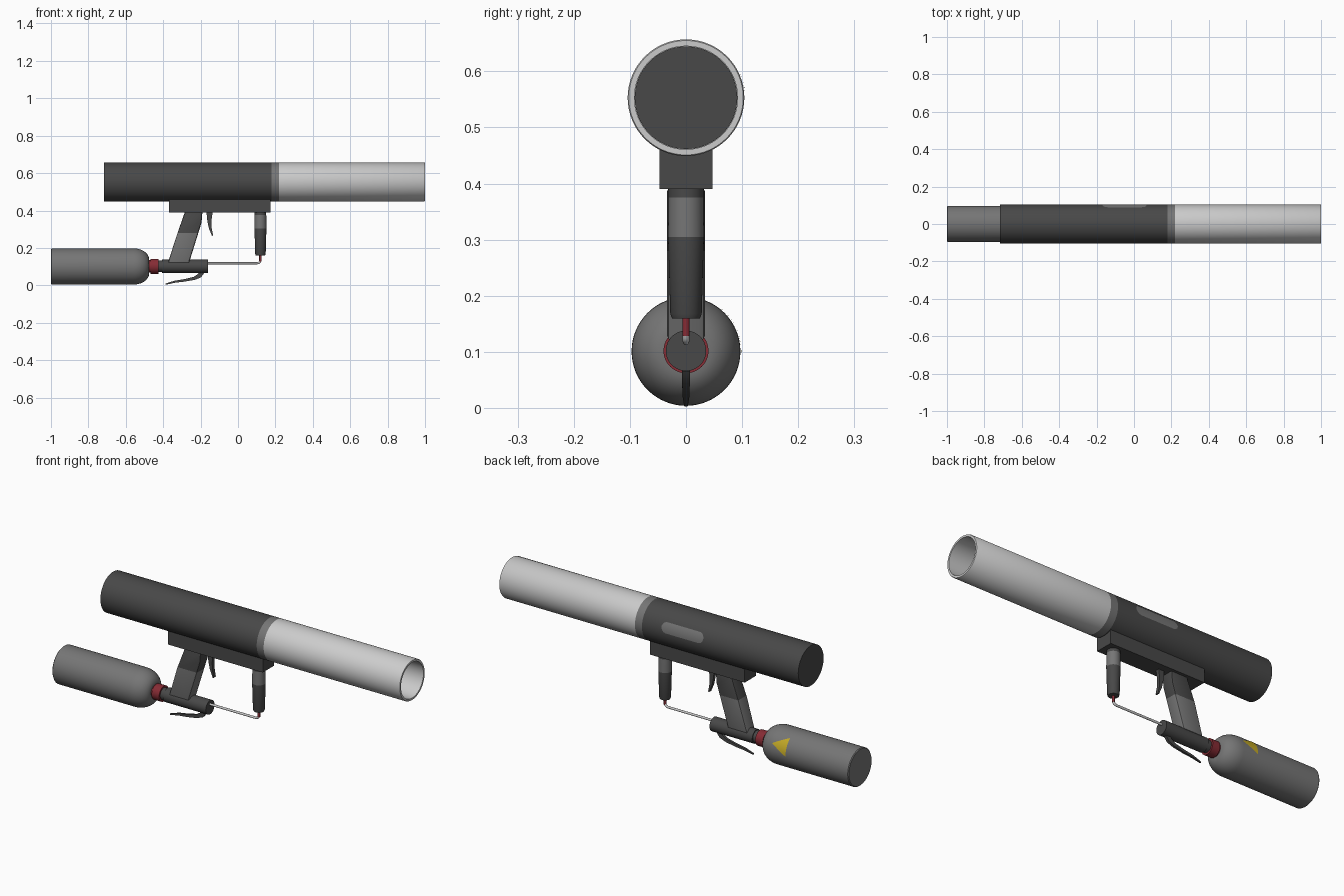
import bpy, bmesh, math
from mathutils import Vector

if "Cube" in bpy.data.objects:
    bpy.data.objects.remove(bpy.data.objects["Cube"])


def mat(name, r, g, b):
    m = bpy.data.materials.new(name)
    m.diffuse_color = (r, g, b, 1)
    m.use_nodes = True
    m.node_tree.nodes["Principled BSDF"].inputs["Base Color"].default_value = m.diffuse_color
    return m


DARK = mat("dark grey", 0.065, 0.065, 0.065)
MID = mat("mid grey", 0.18, 0.18, 0.18)
LIGHT = mat("light grey", 0.60, 0.60, 0.60)
RED = mat("red", 0.24, 0.025, 0.035)
YELLOW = mat("yellow", 0.55, 0.40, 0.02)


def finish(name, bm, mats, angle=35):
    bmesh.ops.recalc_face_normals(bm, faces=bm.faces)
    me = bpy.data.meshes.new(name)
    bm.to_mesh(me)
    bm.free()
    ob = bpy.data.objects.new(name, me)
    bpy.context.collection.objects.link(ob)
    for m in mats:
        me.materials.append(m)
    bpy.ops.object.select_all(action='DESELECT')
    ob.select_set(True)
    bpy.context.view_layer.objects.active = ob
    bpy.ops.object.shade_smooth_by_angle(angle=math.radians(angle))
    return ob


def lathe(name, prof, mats, origin, axis='X', seg_mats=None, n=64):
    """Revolve (distance, radius) points about an axis; both ends are capped."""
    bm = bmesh.new()
    rings = []
    for d, r in prof:
        ring = []
        for k in range(n):
            a = 2 * math.pi * k / n
            c, s = r * math.cos(a), r * math.sin(a)
            p = (d, c, s) if axis == 'X' else (c, s, d)
            ring.append(bm.verts.new(Vector(p) + Vector(origin)))
        rings.append(ring)
    for i in range(len(rings) - 1):
        for k in range(n):
            j = (k + 1) % n
            f = bm.faces.new((rings[i][k], rings[i][j], rings[i + 1][j], rings[i + 1][k]))
            f.material_index = seg_mats[i] if seg_mats else 0
    for i, ring in ((0, rings[0]), (-1, rings[-1])):
        f = bm.faces.new(ring)
        f.material_index = seg_mats[i] if seg_mats else 0
    return finish(name, bm, mats)


def slab(name, prof, widths, mats, bevel=0.0, split=None):
    """Extrude an xz outline to +-width in y; faces below split get material 1."""
    bm = bmesh.new()
    a = [bm.verts.new((x, -w, z)) for (x, z), w in zip(prof, widths)]
    b = [bm.verts.new((x, w, z)) for (x, z), w in zip(prof, widths)]
    bm.faces.new(a)
    bm.faces.new(b[::-1])
    for i in range(len(prof)):
        j = (i + 1) % len(prof)
        bm.faces.new((a[i], b[i], b[j], a[j]))
    if bevel:
        es = [e for e in bm.edges if abs(e.verts[0].co.y - e.verts[1].co.y) < 1e-6]
        bmesh.ops.bevel(bm, geom=es, offset=bevel, segments=2, profile=0.5, affect='EDGES')
    if split is not None:
        bmesh.ops.bisect_plane(bm, geom=bm.verts[:] + bm.edges[:] + bm.faces[:],
                               plane_co=(0, 0, split), plane_no=(0, 0, 1))
        for f in bm.faces:
            f.material_index = int(f.calc_center_median().z < split)
    return finish(name, bm, mats)


def strip(path, thick):
    """Outline of a tapered blade following an xz path."""
    up, down = [], []
    for i, p in enumerate(path):
        q0, q1 = Vector(path[max(i - 1, 0)]), Vector(path[min(i + 1, len(path) - 1)])
        t = (q1 - q0).normalized()
        off = Vector((-t.y, t.x)) * thick[i] / 2
        up.append(tuple(Vector(p) + off))
        down.append(tuple(Vector(p) - off))
    return up + down[::-1]


def decal(name, x0, x1, half, centre, radius, cz, m, nx=16, na=8):
    """Thin curved plate on a cylinder; half(t) is the half height as an angle."""
    bm = bmesh.new()
    rows = []
    for i in range(nx + 1):
        t = i / nx
        row = []
        for j in range(na + 1):
            a = centre + half(t) * (2 * j / na - 1)
            row.append(bm.verts.new((x0 + (x1 - x0) * t, radius * math.cos(a),
                                     cz + radius * math.sin(a))))
        rows.append(row)
    for r, s in zip(rows, rows[1:]):
        for j in range(na):
            bm.faces.new((r[j], r[j + 1], s[j + 1], s[j]))
    ob = finish(name, bm, [m])
    if ob.data.polygons[len(ob.data.polygons) // 2].normal.y < 0:
        ob.data.flip_normals()
    return ob


# Main tube: dark rear, grey band, light hollow barrel with a dark floor
TZ = 0.553
lathe("main_tube", [(-0.717, 0.104), (0.18, 0.104), (0.22, 0.104), (0.997, 0.104),
                    (1.0, 0.102), (1.0, 0.092), (0.22, 0.092)],
      [DARK, MID, LIGHT], (0, 0, TZ), seg_mats=[0, 1, 2, 2, 2, 2])
lathe("bore_floor", [(0.222, 0.0915), (0.228, 0.0915)], [DARK], (0, 0, TZ))

# Side plate on the back of the tube, with rounded ends
decal("side_plate", -0.17, 0.07,
      lambda t: math.radians(15) * max(0.15, min(1, math.sqrt(max(0, 1 - max(0, abs(t - .5) - .38) ** 2 / .0145)))),
      math.radians(17), 0.1055, TZ, MID, nx=40)

# Mounting rail under the tube
slab("mount_rail", [(-0.37, 0.39), (0.175, 0.39), (0.175, 0.475), (-0.37, 0.475)],
     [0.047] * 4, [DARK])

# Rear grip: dark top, grey handle
slab("rear_grip", [(-0.283, 0.395), (-0.19, 0.395), (-0.195, 0.335), (-0.262, 0.12),
                   (-0.375, 0.12), (-0.325, 0.275)],
     [0.034] * 6, [DARK, MID], bevel=0.01, split=0.28)

# Trigger
path = [(-0.152, 0.395), (-0.153, 0.345), (-0.148, 0.305), (-0.136, 0.265)]
slab("trigger", strip(path, [0.034, 0.022, 0.015, 0.006]), [0.009] * 8, [DARK])

# Front grip with a grey collar
lathe("front_grip", [(0.16, 0.025), (0.168, 0.028), (0.305, 0.032), (0.375, 0.031), (0.40, 0.031)],
      [DARK, MID], (0.12, 0, 0), axis='Z', seg_mats=[0, 0, 1, 0], n=40)

# Red hose fitting and thin feed pipe
lathe("hose_fitting", [(0.128, 0.0065), (0.165, 0.0065)], [RED], (0.12, 0, 0), axis='Z', n=20)
cu = bpy.data.curves.new("feed_pipe", 'CURVE')
cu.dimensions = '3D'
cu.bevel_depth = 0.006
cu.bevel_resolution = 3
cu.use_fill_caps = True
pts = [(-0.17, 0.118), (0.10, 0.118), (0.111, 0.12), (0.118, 0.126), (0.12, 0.138)]
sp = cu.splines.new('POLY')
sp.points.add(len(pts) - 1)
for p, (x, z) in zip(sp.points, pts):
    p.co = (x, 0, z, 1)
sp.use_smooth = True
cu.materials.append(LIGHT)
bpy.context.collection.objects.link(bpy.data.objects.new("feed_pipe", cu))

# Valve body and red neck collar
VZ = 0.102
lathe("valve_body", [(-0.43, 0.031), (-0.405, 0.031), (-0.405, 0.036), (-0.16, 0.036)],
      [DARK], (0, 0, VZ), n=48)
lathe("neck_collar", [(-0.49, 0.034), (-0.468, 0.034), (-0.468, 0.04), (-0.425, 0.04)],
      [RED], (0, 0, VZ), n=48)

# Squeeze lever under the valve
path = [(-0.195, 0.072), (-0.205, 0.052), (-0.235, 0.037), (-0.29, 0.026), (-0.34, 0.019), (-0.388, 0.006)]
w = [0.007, 0.007, 0.006, 0.006, 0.005, 0.003]
slab("squeeze_lever", strip(path, [0.03, 0.024, 0.017, 0.013, 0.011, 0.006]), w + w[::-1], [DARK])

# Gas bottle with rounded shoulder
CZ, R = 0.101, 0.097
shoulder = [(-0.56 + 0.085 * math.sin(a), 0.037 + 0.06 * math.cos(a))
            for a in (math.pi / 2 * i / 10 for i in range(11))]
lathe("gas_bottle", [(-1.0, R - 0.004), (-0.996, R)] + shoulder, [MID], (0, 0, CZ))

# Yellow warning triangle on the bottle
decal("warning_triangle", -0.64, -0.558, lambda t: math.radians(27) * (1 - t) + 0.01,
      math.radians(25), R + 0.0015, CZ, YELLOW)
